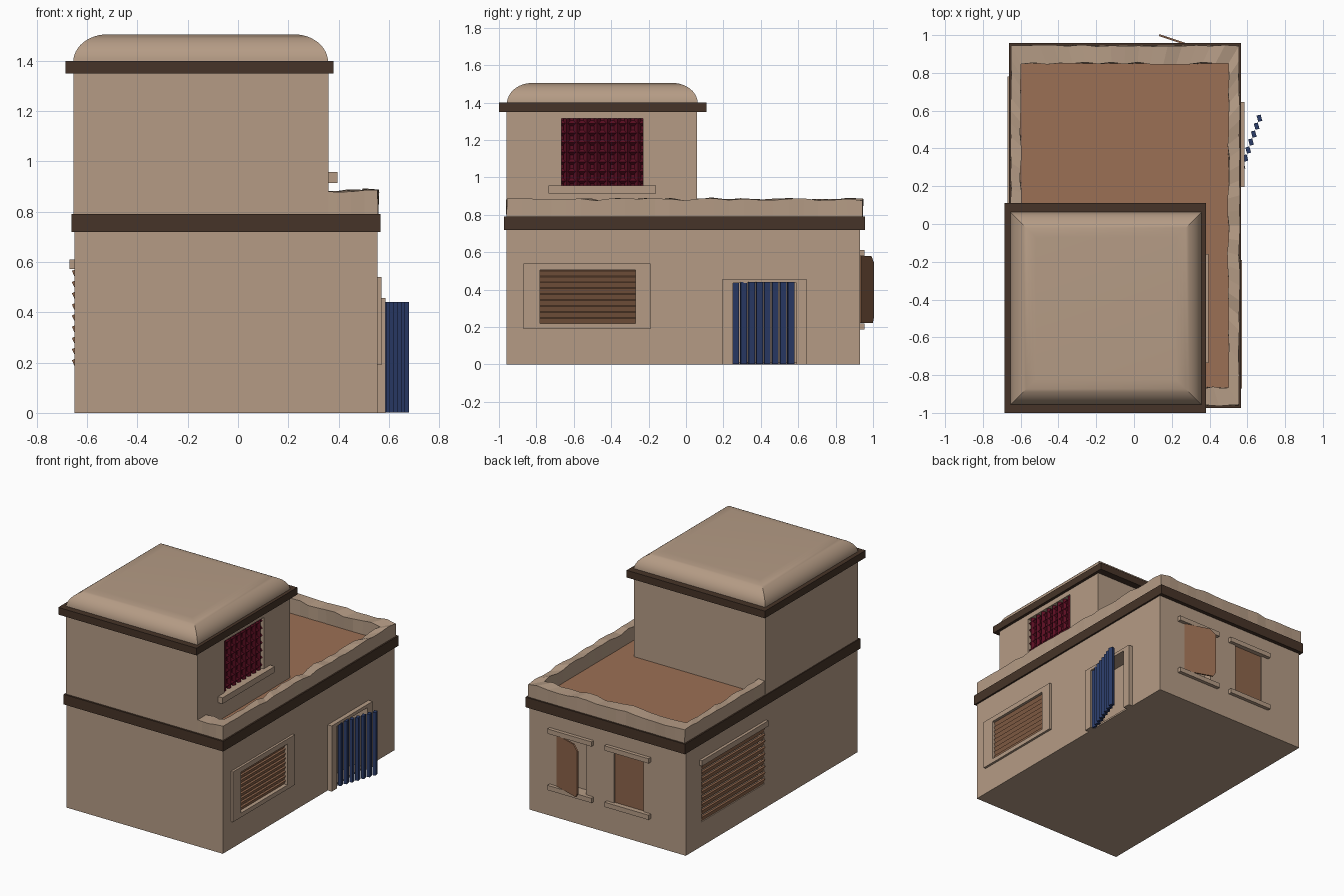
import bpy, bmesh, math, random
from mathutils import Matrix, Vector

if "Cube" in bpy.data.objects:
    bpy.data.objects.remove(bpy.data.objects["Cube"])
random.seed(4)


def mat(name, c):
    m = bpy.data.materials.new(name)
    m.diffuse_color = (*c, 1)
    m.use_nodes = True
    m.node_tree.nodes["Principled BSDF"].inputs["Base Color"].default_value = m.diffuse_color
    return m


PLASTER = mat("plaster", (0.46, 0.33, 0.235))
CLAY = mat("clay_roof", (0.33, 0.16, 0.09))
WOOD = mat("wood", (0.27, 0.13, 0.07))
DARK = mat("dark_timber", (0.061, 0.034, 0.021))
BLUE = mat("blue_door", (0.024, 0.045, 0.14))
RED = mat("red_lattice", (0.10, 0.004, 0.015))


def finish(name, bm, m):
    bmesh.ops.recalc_face_normals(bm, faces=bm.faces[:])
    me = bpy.data.meshes.new(name)
    bm.to_mesh(me)
    bm.free()
    ob = bpy.data.objects.new(name, me)
    bpy.context.collection.objects.link(ob)
    me.materials.append(m)
    return ob


def add_box(bm, x0, x1, y0, y1, z0, z1, rot=None):
    c = Vector(((x0 + x1) / 2, (y0 + y1) / 2, (z0 + z1) / 2))
    M = Matrix.Translation(c)
    if rot:
        M = M @ Matrix.Rotation(rot[0], 4, rot[1])
    M = M @ Matrix.Diagonal((x1 - x0, y1 - y0, z1 - z0, 1))
    bmesh.ops.create_cube(bm, size=1, matrix=M)


def boxes(name, m, *dims):
    bm = bmesh.new()
    for d in dims:
        add_box(bm, *d)
    return finish(name, bm, m)


def cut(target, *dims):
    c = boxes(target.name + "_cutter", PLASTER, *dims)
    c.hide_render = True
    c.hide_viewport = True
    mod = target.modifiers.new("openings", 'BOOLEAN')
    mod.object = c
    mod.operation = 'DIFFERENCE'
    mod.solver = 'EXACT'


# Lower storey with recessed openings
XL, XR, YF, YB = -0.65, 0.555, -0.96, 0.93
BACK_WINDOWS = (0.23, -0.21)
lower = boxes("lower_walls", PLASTER, (XL, XR, YF, YB, 0, 0.77))
cut(lower, (0.49, 0.7, -0.78, -0.27, 0.22, 0.505), (0.47, 0.7, 0.25, 0.59, 0.012, 0.435),
    (-0.8, -0.60, 0.07, 0.76, 0.17, 0.57),
    *[(x - 0.112, x + 0.112, 0.87, 1.1, 0.22, 0.58) for x in BACK_WINDOWS])
boxes("roof_floor", CLAY, (-0.62, 0.52, -0.93, 0.90, 0.765, 0.785))

# Timber bands
band = boxes("lower_band", DARK, (-0.662, 0.567, -0.973, 0.957, 0.72, 0.79))
cut(band, (-0.62, 0.52, -0.93, 0.90, 0.6, 0.9))
boxes("upper_band", DARK, (-0.685, 0.38, -1.0, 0.11, 1.35, 1.40))

# Worn parapet: ragged wall swept round the open roof
nodes = [((-0.652, -0.02), (-0.60, -0.02)), ((-0.652, 0.945), (-0.60, 0.85)),
         ((0.557, 0.945), (0.50, 0.85)), ((0.557, -0.96), (0.50, -0.865)),
         ((0.34, -0.96), (0.34, -0.865))]
bm = bmesh.new()
rings = []
for (o0, i0), (o1, i1), n in zip(nodes, nodes[1:], (14, 16, 24, 4)):
    for k in range(n + (n == 4)):
        t = k / n
        o, i = Vector(o0).lerp(Vector(o1), t), Vector(i0).lerp(Vector(i1), t)
        d = (o - i).normalized()
        j = lambda a: random.uniform(-a, a)
        ot, it, z = o + d * j(0.005), i + d * j(0.007), 0.882 + j(0.006)
        rings.append([bm.verts.new(p) for p in (
            (o.x, o.y, 0.77), (ot.x, ot.y, z), (it.x, it.y, z + j(0.006)), (i.x, i.y, 0.77))])
for a, b in zip(rings, rings[1:]):
    for k in range(4):
        bm.faces.new((a[k], a[(k + 1) % 4], b[(k + 1) % 4], b[k]))
bm.faces.new(rings[0])
bm.faces.new(rings[-1])
finish("parapet", bm, PLASTER)

# Upper storey
tower = boxes("upper_walls", PLASTER, (-0.655, 0.36, -0.96, 0.06, 0.77, 1.37))
cut(tower, (0.31, 0.5, -0.665, -0.23, 0.955, 1.315))

# Pillow roof: mitred rectangle rings following a quarter ellipse
bm = bmesh.new()
rings = []
for k in range(13):
    a = math.pi / 2 * k / 12
    s, z = 0.135 * (1 - math.cos(a)), 1.395 + 0.11 * math.sin(a)
    x0, x1, y0, y1 = -0.655 + s, 0.358 - s, -0.957 + s, 0.063 - s
    rings.append([bm.verts.new(p) for p in ((x0, y0, z), (x1, y0, z), (x1, y1, z), (x0, y1, z))])
for a, b in zip(rings, rings[1:]):
    for k in range(4):
        bm.faces.new((a[k], a[(k + 1) % 4], b[(k + 1) % 4], b[k]))
bm.faces.new(rings[0])
bm.faces.new(rings[-1])
roof = finish("pillow_roof", bm, PLASTER)
bpy.context.view_layer.objects.active = roof
roof.select_set(True)
bpy.ops.object.shade_smooth_by_angle(angle=math.radians(25))
roof.select_set(False)

# Red lattice and sill of the upper window
cols, rows = 8, 7
q = math.radians(45)
dy, dz = 0.435 / cols, 0.36 / rows
boxes("lattice", RED, (0.315, 0.328, -0.665, -0.23, 0.955, 1.315),
      *[(0.325, 0.35, -0.665 + dy * (k + 0.5) - 0.0125, -0.665 + dy * (k + 0.5) + 0.0125,
         0.955, 1.315, (q, 'Z')) for k in range(cols)],
      *[(0.323, 0.345, -0.665, -0.23, 0.955 + dz * (k + 0.5) - 0.011,
         0.955 + dz * (k + 0.5) + 0.011, (q, 'Y')) for k in range(rows)])
boxes("upper_sill", PLASTER, (0.35, 0.395, -0.735, -0.16, 0.915, 0.957))


# Slatted windows on the two long sides
def louvres(name, x, y0, y1, z0, z1, n, tilt):
    p = (z1 - z0) / n
    boxes(name, WOOD, *[(x - 0.006, x + 0.006, y0, y1, z0 + p * (k + 0.5) - p * 0.48,
                         z0 + p * (k + 0.5) + p * 0.48, (tilt, 'Y')) for k in range(n)])


louvres("right_louvres", 0.545, -0.78, -0.27, 0.22, 0.505, 9, math.radians(25))
louvres("left_louvres", -0.646, 0.07, 0.76, 0.17, 0.57, 9, math.radians(-25))
boxes("left_lintel", PLASTER, (-0.67, -0.63, 0.05, 0.78, 0.572, 0.61))


def frame(name, y0, y1, z0, z1, iy0, iy1, iz0, iz1, x1):
    parts = [(0.54, x1, y0, iy0, z0, z1), (0.54, x1, iy1, y1, z0, z1),
             (0.54, x1, iy0, iy1, iz1, z1)]
    if iz0 > z0:
        parts.append((0.54, x1, iy0, iy1, z0, iz0))
    boxes(name, PLASTER, *parts)


frame("right_window_frame", -0.87, -0.19, 0.19, 0.54, -0.78, -0.27, 0.22, 0.505, 0.571)
frame("door_frame", 0.195, 0.645, 0, 0.457, 0.25, 0.59, 0, 0.435, 0.586)

# Open plank door, each plank a twisted bar
bm = bmesh.new()
for k in range(8):
    t = k / 7
    x, y = 0.56 + 0.104 * t, 0.265 + 0.295 * t
    add_box(bm, x - 0.011, x + 0.011, y - 0.017, y + 0.017, 0.002, 0.44, (math.radians(15), 'Z'))
finish("plank_door", bm, BLUE)

# Back windows: lintels, sills, one closed and one open shutter
for k, x in enumerate(BACK_WINDOWS):
    boxes("back_window_trim_%d" % k, PLASTER,
          *[(x - 0.17, x + 0.17, 0.91, 0.955, z, z + 0.033) for z in (0.187, 0.58)])
for name, ang, origin in (("open_shutter", -18.5, (0.342, 0.925, 0)),
                          ("closed_shutter", 0, (-0.098, 0.912, 0))):
    w, c = 0.222, 0.03 if ang else 0.001
    bm = bmesh.new()
    prof = [(0, 0.221), (-w + c * 0.6, 0.221), (-w, 0.221 + c), (-w, 0.58 - c * 1.2),
            (-w + c * 1.4, 0.58), (0, 0.58)]
    f = bm.faces.new([bm.verts.new((px, 0, pz)) for px, pz in prof])
    ext = bmesh.ops.extrude_face_region(bm, geom=[f])
    bmesh.ops.translate(bm, vec=(0, 0.01, 0),
                        verts=[v for v in ext["geom"] if isinstance(v, bmesh.types.BMVert)])
    bm.transform(Matrix.Translation(origin) @ Matrix.Rotation(math.radians(ang), 4, 'Z'))
    finish(name, bm, WOOD)
